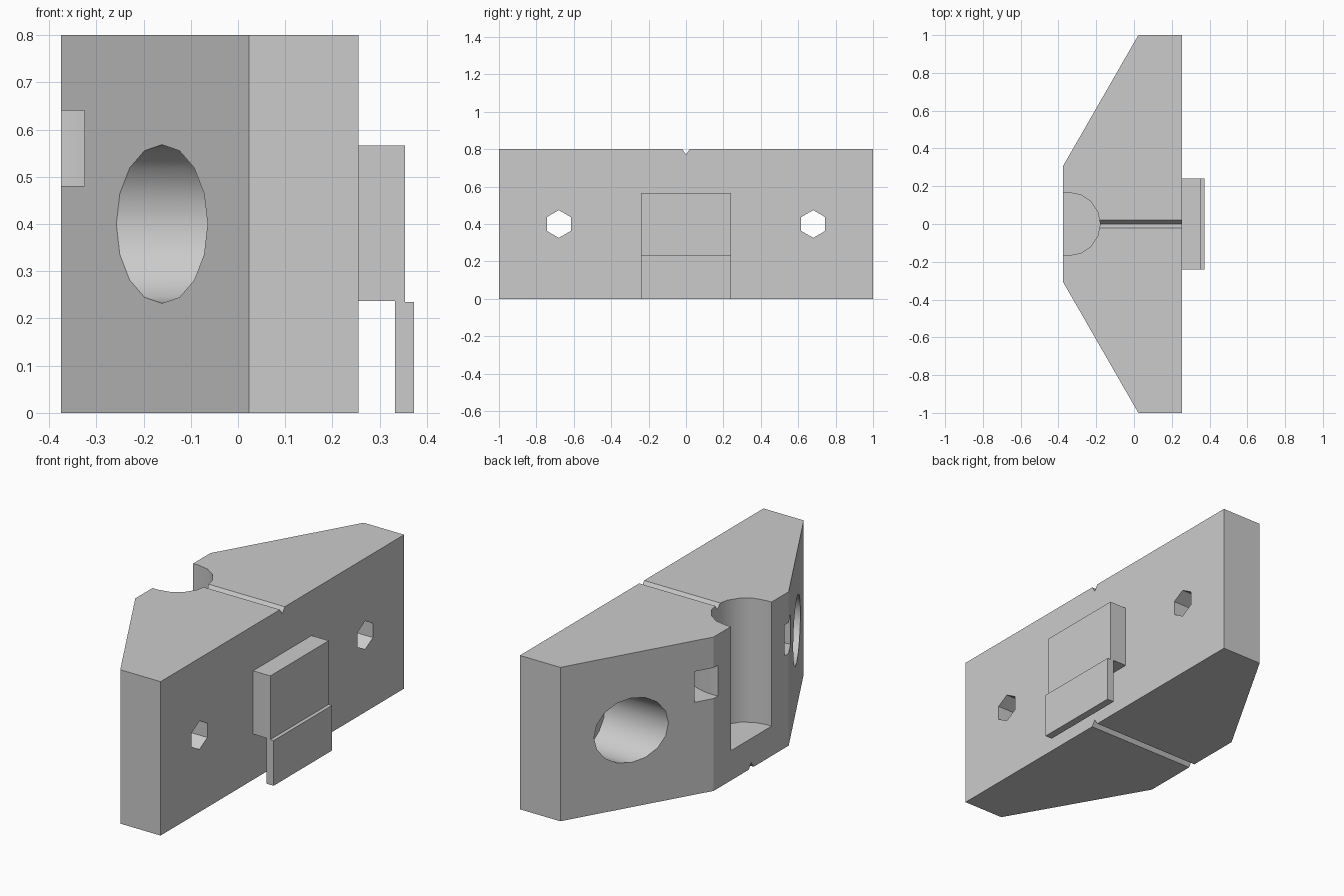
import bpy, bmesh, math
from mathutils import Matrix, Vector

cube = bpy.data.objects.get("Cube")
if cube:
    bpy.data.objects.remove(cube, do_unlink=True)

grey = bpy.data.materials.new("matte grey")
grey.use_nodes = True
grey.diffuse_color = (0.6, 0.6, 0.6, 1)
grey.node_tree.nodes["Principled BSDF"].inputs["Base Color"].default_value = (0.6, 0.6, 0.6, 1)


def make_object(name, bm):
    bmesh.ops.recalc_face_normals(bm, faces=bm.faces)
    mesh = bpy.data.meshes.new(name)
    bm.to_mesh(mesh)
    bm.free()
    mesh.materials.append(grey)
    obj = bpy.data.objects.new(name, mesh)
    bpy.context.collection.objects.link(obj)
    return obj


def prism(name, points, shift):
    """Extrude a flat outline by the shift vector."""
    bm = bmesh.new()
    face = bm.faces.new([bm.verts.new(p) for p in points])
    new = bmesh.ops.extrude_face_region(bm, geom=[face])["geom"]
    bmesh.ops.translate(bm, vec=shift, verts=[v for v in new if isinstance(v, bmesh.types.BMVert)])
    return make_object(name, bm)


def ring_points(count, radius):
    steps = [math.tau * i / count for i in range(count)]
    return [(radius * math.cos(a), radius * math.sin(a)) for a in steps]


def bore_x(name, count, radius, y, x0, x1):
    """Hole along x, with a corner pointing up."""
    pts = [(x0, y + b, 0.4 + a) for a, b in ring_points(count, radius)]
    return prism(name, pts, (x1 - x0, 0, 0))


def annulus(name, inner, outer, z0, z1, centre_x, count=32):
    """Square-section ring around a vertical axis."""
    bm = bmesh.new()
    loops = []
    for r, z in ((inner, z0), (outer, z0), (outer, z1), (inner, z1)):
        loops.append([bm.verts.new((centre_x + a, b, z)) for a, b in ring_points(count, r)])
    for k in range(4):
        a, b = loops[k], loops[(k + 1) % 4]
        for i in range(count):
            j = (i + 1) % count
            bm.faces.new((a[i], a[j], b[j], b[i]))
    return make_object(name, bm)


# Main block with chamfered back
half = [(0.255, 1.0), (0.023, 1.0), (-0.375, 0.308)]
outline = half + [(x, -y) for x, y in reversed(half)]
body = prism("body", [(x, y, 0) for x, y in outline], (0, 0, 0.8))

# Cutters: rod pocket, tie channel, grooves and bolt holes
pocket_x = -0.346
cutters = [
    prism("rod_pocket_cutter", [(pocket_x + a, b, 0.155) for a, b in ring_points(16, 0.167)], (0, 0, 1)),
    prism("pocket_mouth_cutter", [(-0.6, -0.167, 0.155), (pocket_x, -0.167, 0.155),
                                  (pocket_x, 0.167, 0.155), (-0.6, 0.167, 0.155)], (0, 0, 1)),
    annulus("tie_channel_cutter", 0.276, 0.397, 0.48, 0.64, pocket_x),
]
for face_z, inward in ((0.8, -1), (0, 1)):
    groove = [(-0.5, -0.03, face_z - inward * 0.015), (-0.5, 0.03, face_z - inward * 0.015),
              (-0.5, 0, face_z + inward * 0.03)]
    cutters.append(prism("groove_cutter", groove, (1, 0, 0)))
for side in (1, -1):
    cutters.append(bore_x("counterbore_cutter", 16, 0.168, side * 0.68, -0.6, 0.105))
    cutters.append(bore_x("hex_hole_cutter", 6, 0.074, side * 0.68, 0.05, 0.4))

bpy.context.view_layer.objects.active = body
for cutter in cutters:
    cut = body.modifiers.new(cutter.name, "BOOLEAN")
    cut.operation = "DIFFERENCE"
    cut.solver = "EXACT"
    cut.object = cutter
    bpy.ops.object.modifier_apply(modifier=cut.name)
    bpy.data.objects.remove(cutter, do_unlink=True)

# Clip: square boss with a hanging lip
clip_profile = [(0.25, 0.237), (0.333, 0.237), (0.333, 0), (0.373, 0),
                (0.373, 0.235), (0.354, 0.235), (0.354, 0.566), (0.25, 0.566)]
clip = prism("clip", [(x, -0.24, z) for x, z in clip_profile], (0, 0.48, 0))

# Smooth the bores, keep the block edges sharp
for obj in (body, clip):
    bpy.ops.object.select_all(action="DESELECT")
    obj.select_set(True)
    bpy.context.view_layer.objects.active = obj
    bpy.ops.object.shade_smooth_by_angle(angle=math.radians(29))
